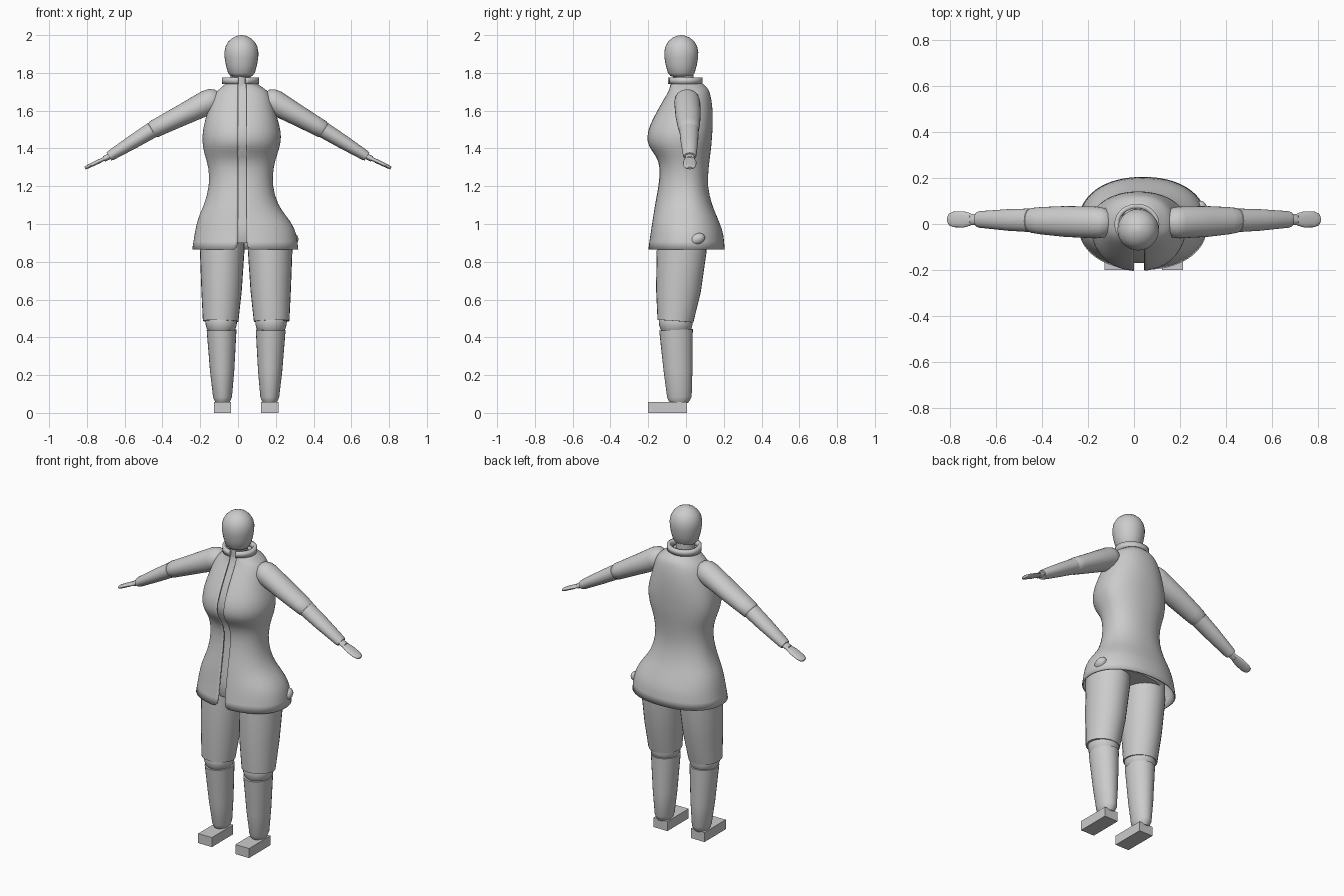
import bpy, math
from mathutils import Vector

if "Cube" in bpy.data.objects:
    bpy.data.objects.remove(bpy.data.objects["Cube"])


def make(name, rings, closed=True, caps=True, angle=40):
    """Skin a list of point rings into one smooth-shaded object."""
    n = len(rings[0])
    verts = [p for r in rings for p in r]
    faces = []
    for i in range(len(rings) - 1):
        for j in range(n if closed else n - 1):
            k = (j + 1) % n
            faces.append((i * n + j, i * n + k, (i + 1) * n + k, (i + 1) * n + j))
    if caps:
        faces.append(tuple(reversed(range(n))))
        faces.append(tuple(range((len(rings) - 1) * n, len(rings) * n)))
    me = bpy.data.meshes.new(name)
    me.from_pydata(verts, [], faces)
    ob = bpy.data.objects.new(name, me)
    bpy.context.collection.objects.link(ob)
    bpy.ops.object.select_all(action='DESELECT')
    bpy.context.view_layer.objects.active = ob
    ob.select_set(True)
    bpy.ops.object.shade_smooth_by_angle(angle=math.radians(angle))
    return ob


def spow(v, e):
    return math.copysign(abs(v) ** e, v)


def section(z, x0, x1, yf, yb, gap=None, s=1.0, n=48, e=2.2):
    """Flattened oval at height z; gap=(left, right) leaves the front open."""
    cx, rx, cy = (x0 + x1) / 2, (x1 - x0) / 2, 0.0
    a0, a1 = 0, 2 * math.pi * (n - 1) / n
    if gap:
        a0 = math.asin(spow((gap[1] - cx) / rx, e / 2))
        a1 = 2 * math.pi + math.asin(spow((gap[0] - cx) / rx, e / 2))
    pts = []
    for i in range(n):
        a = a0 + (a1 - a0) * i / (n - 1)
        c = -spow(math.cos(a), 2 / e)
        pts.append(Vector((cx + s * rx * spow(math.sin(a), 2 / e),
                           cy + s * c * (abs(yf) if c < 0 else yb), z)))
    return pts


def tube(name, stations, n=28):
    """Oval tube: stations are (centre, half height, half depth in y)."""
    d = (Vector(stations[-1][0]) - Vector(stations[0][0])).normalized()
    v = Vector((0, 1, 0))
    w = d.cross(v).normalized()
    v = w.cross(d)
    if w.cross(v).dot(d) < 0:
        w = -w
    return make(name, [[Vector(c) + w * a * math.cos(t) + v * b * math.sin(t)
                        for t in (2 * math.pi * i / n for i in range(n))]
                       for c, a, b in stations])


# Coat: z, left x, right x, front y, back y
profile = [
    (0.865, -0.243, 0.32, -0.20, 0.205), (0.95, -0.23, 0.31, -0.187, 0.20),
    (1.00, -0.22, 0.288, -0.18, 0.18), (1.05, -0.205, 0.25, -0.172, 0.16),
    (1.10, -0.18, 0.212, -0.165, 0.138), (1.20, -0.15, 0.18, -0.145, 0.112),
    (1.30, -0.155, 0.187, -0.135, 0.12), (1.36, -0.175, 0.205, -0.157, 0.128),
    (1.41, -0.187, 0.222, -0.20, 0.134), (1.46, -0.19, 0.23, -0.208, 0.138),
    (1.52, -0.183, 0.222, -0.195, 0.142), (1.60, -0.16, 0.195, -0.152, 0.142),
    (1.66, -0.14, 0.18, -0.118, 0.135), (1.70, -0.118, 0.163, -0.094, 0.125),
    (1.72, -0.09, 0.135, -0.088, 0.115), (1.75, -0.06, 0.092, -0.08, 0.08)]
gap = (0.0, 0.045)
coat = make("coat", [section(*p, gap=gap) for p in profile], False, False, 60)
sub = coat.modifiers.new("smooth", 'SUBSURF')
sub.levels = sub.render_levels = 1
th = coat.modifiers.new("cloth", 'SOLIDIFY')
th.thickness, th.offset = 0.008, -1

# Stand-up collar
collar = make("collar", [section(z, -0.085, 0.11, -0.095, 0.088, gap=gap, e=2)
                         for z in (1.742, 1.776)], False, False)
th = collar.modifiers.new("cloth", 'SOLIDIFY')
th.thickness, th.offset = 0.02, -1

# Body inside the coat, seen through the front opening
make("torso", [section(*p, s=0.82) for p in [(0.9, -0.2, 0.28, -0.17, 0.17)] + profile[1:]])

# Head and neck
head = [(1.778, .04), (1.784, .058), (1.80, .071), (1.84, .082), (1.88, .089),
        (1.91, .09), (1.94, .084), (1.965, .07), (1.985, .048), (1.996, .024), (2.0, .004)]
tube("head", [((0.018, -0.025, z), r, r) for z, r in head])
tube("neck", [((0.014, -0.015, z), 0.053, 0.055) for z in (1.70, 1.80)])


def along(p, q, spec):
    p, q = Vector(p), Vector(q)
    return [(p.lerp(q, t), a, b) for t, a, b in spec]


# Arms
for side, s, sx in (("left", -1, -0.145), ("right", 1, 0.18)):
    shoulder, elbow = (sx, 0.006, 1.652), (s * 0.455, 0.016, 1.497)
    wrist, tip = (s * 0.683, 0.02, 1.357), (s * 0.81, 0.02, 1.296)
    tube(side + "_upper_arm", along(shoulder, elbow, [
        (-.17, .02, .02), (-.13, .045, .045), (-.05, .061, .064), (.06, .066, .069),
        (.5, .056, .067), (.85, .049, .059), (.97, .047, .054), (1.02, .038, .045)]))
    tube(side + "_forearm", along(elbow, wrist, [
        (-.05, .03, .04), (0, .043, .051), (.4, .038, .047), (.95, .028, .036), (1.0, .024, .032)]))
    tube(side + "_hand", along(wrist, tip, [
        (-.1, .016, .024), (.2, .015, .024), (.22, .01, .027), (.45, .011, .035),
        (.8, .01, .034), (.95, .009, .026), (1.0, .007, .014)]))

# Legs and feet, mirrored about x = 0.043
for side, s in (("left", -1), ("right", 1)):
    def x(d):
        return 0.043 + s * d
    tube(side + "_thigh", [((x(d), y, z), a, b) for d, y, z, a, b in [
        (.125, -.02, .97, .115, .13), (.127, -.023, .86, .118, .132),
        (.13, -.04, .65, .107, .119), (.135, -.056, .485, .094, .095)]])
    tube(side + "_knee", [((x(.132), -.054, z), r, r + .006) for z, r in
                          ((.53, .07), (.49, .084), (.465, .082), (.445, .076), (.42, .06))])
    tube(side + "_shin", [((x(d), y, z), a, b) for d, y, z, a, b in [
        (.13, -.053, .44, .079, .089), (.127, -.042, .22, .064, .076),
        (.125, -.035, .085, .05, .065), (.125, -.035, .068, .044, .058), (.125, -.035, .05, .034, .045)]])
    bpy.ops.mesh.primitive_cube_add(size=1, location=(x(.125), -.0975, .029))
    foot = bpy.context.object
    foot.name = side + "_foot"
    foot.scale = (.092, .205, .058)

# Small hip bulge showing through the coat side
bpy.ops.mesh.primitive_uv_sphere_add(segments=20, ring_count=12, radius=1, location=(.29, .06, .92))
hip = bpy.context.object
hip.name = "hip_bulge"
hip.scale, hip.rotation_euler = (.03, .042, .03), (.4, 0, 0)
bpy.ops.object.shade_smooth()
